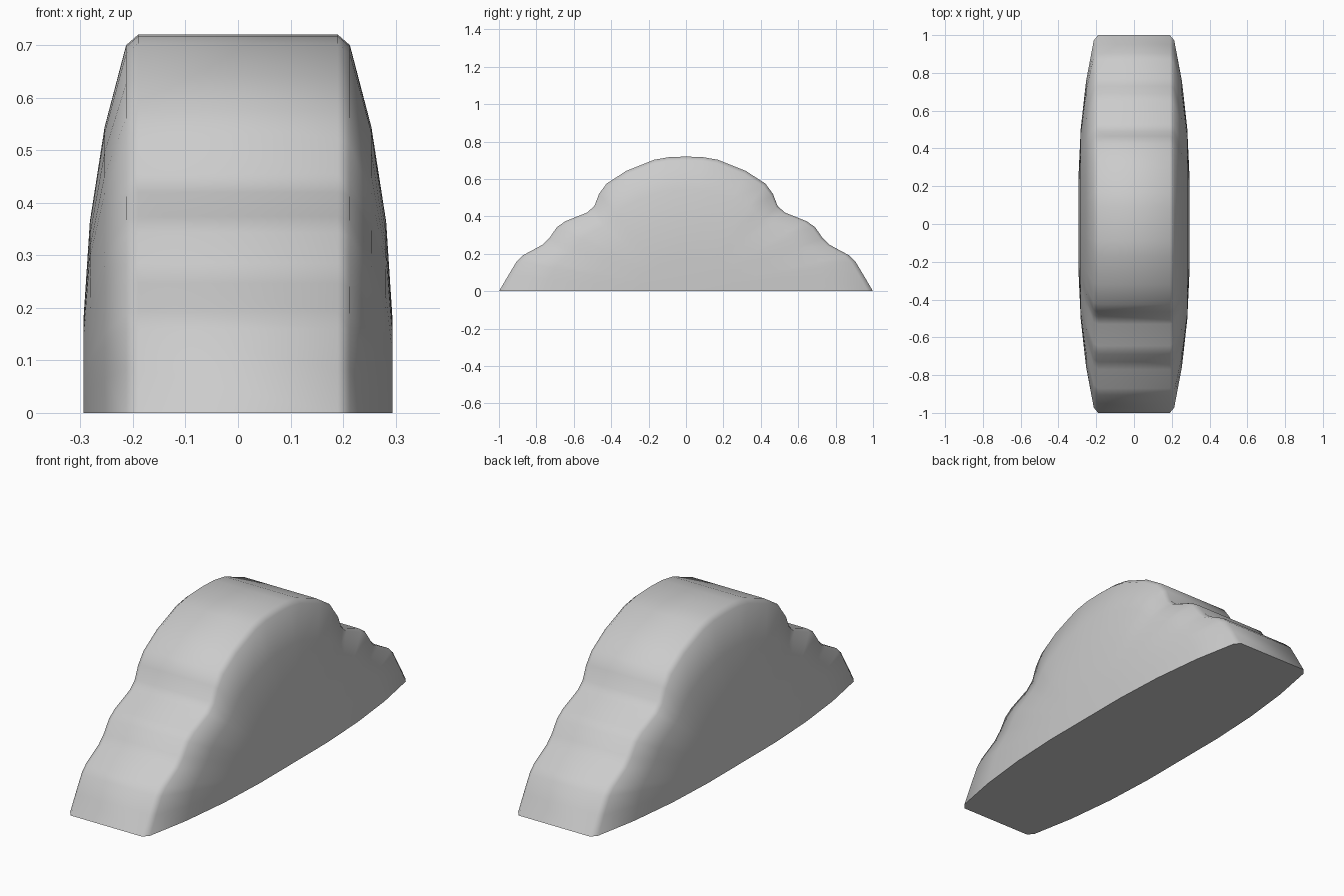
import bpy, math

if "Cube" in bpy.data.objects:
    bpy.data.objects.remove(bpy.data.objects["Cube"])

# Half of the stepped side profile (y, z), from the end on the ground to the crown
half = [(1, 0), (0.95, 0.085), (0.905, 0.16), (0.87, 0.193), (0.77, 0.247),
        (0.73, 0.285), (0.69, 0.343), (0.645, 0.374), (0.53, 0.42),
        (0.49, 0.455), (0.465, 0.52), (0.425, 0.575), (0.32, 0.643),
        (0.17, 0.703), (0.09, 0.717), (0, 0.72)]
profile = half + [(-y, z) for y, z in half[-2::-1]]
n = len(profile)

# Side rings: half width, scale, how far the steps are smoothed into an ellipse
rings = [(0.19, 1.0, 0), (0.213, 0.972, 0.05), (0.254, 0.755, 0.4),
         (0.282, 0.505, 0.8), (0.294, 0.25, 1)]
stations = [(-w, s, k) for w, s, k in reversed(rings)] + rings


def ring(x, s, k):
    pts = []
    for y, z in profile:
        r = s * math.hypot(y, z / 0.72) ** -k
        pts.append((x, y * r, z * r))
    return pts


# Skin between rings, close both flanks and the flat base
verts = [p for st in stations for p in ring(*st)]
m = len(stations)
faces = [(j * n + i, j * n + i + 1, (j + 1) * n + i + 1, (j + 1) * n + i)
         for j in range(m - 1) for i in range(n - 1)]
faces.append(tuple(range(n)))
faces.append(tuple(reversed(range((m - 1) * n, m * n))))
faces.append(tuple([j * n for j in range(m)] +
                   [j * n + n - 1 for j in reversed(range(m))]))

mesh = bpy.data.meshes.new("stepped_mound")
mesh.from_pydata(verts, [], faces)
body = bpy.data.objects.new("stepped_mound", mesh)
bpy.context.collection.objects.link(body)
bpy.context.view_layer.objects.active = body
body.select_set(True)

# Consistent outward normals, soft shading with a crisp base
bpy.ops.object.mode_set(mode='EDIT')
bpy.ops.mesh.select_all(action='SELECT')
bpy.ops.mesh.normals_make_consistent(inside=False)
bpy.ops.object.mode_set(mode='OBJECT')
bpy.ops.object.shade_smooth_by_angle(angle=math.radians(60))
